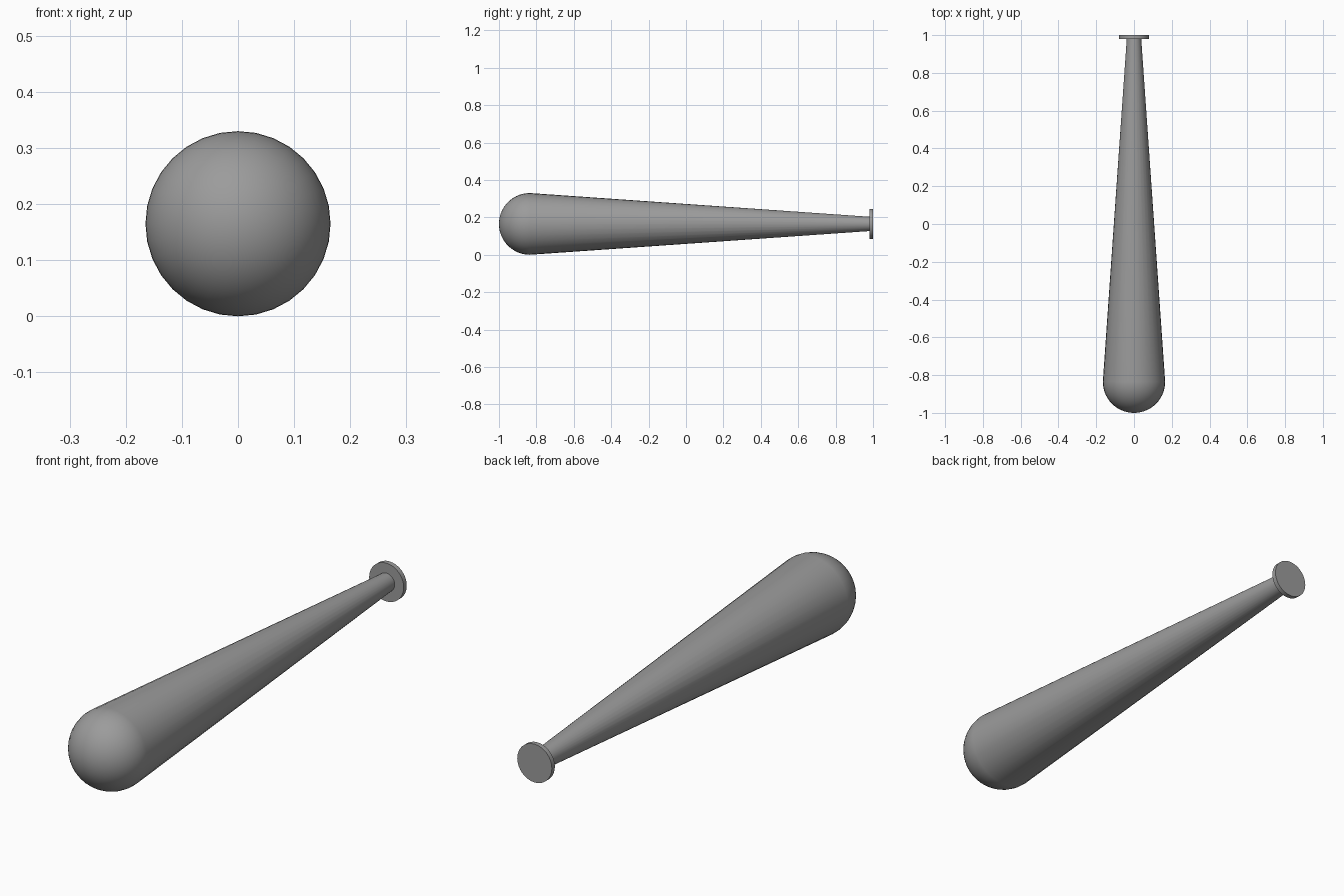
import bpy, bmesh
from math import sin, cos, pi, radians

if "Cube" in bpy.data.objects:
    bpy.data.objects.remove(bpy.data.objects["Cube"])

R = 0.165          # barrel radius, also height of the axis
TIP_Y = -1 + R     # centre of the rounded end
SIDES = 32

dark_grey = bpy.data.materials.new("dark_grey")
dark_grey.diffuse_color = (0.33, 0.33, 0.33, 1)
dark_grey.use_nodes = True
dark_grey.node_tree.nodes["Principled BSDF"].inputs["Base Color"].default_value = dark_grey.diffuse_color


def lathe(name, profile):
    """Revolve (radius, y) points around the bat's long axis."""
    bm = bmesh.new()
    verts = [bm.verts.new((r, y, 0)) for r, y in profile]
    edges = [bm.edges.new(pair) for pair in zip(verts, verts[1:])]
    bmesh.ops.spin(bm, geom=verts + edges, cent=(0, 0, 0), axis=(0, 1, 0),
                   angle=2 * pi, steps=SIDES, use_duplicate=False)
    bmesh.ops.remove_doubles(bm, verts=bm.verts, dist=1e-5)
    bmesh.ops.recalc_face_normals(bm, faces=bm.faces)
    mesh = bpy.data.meshes.new(name)
    bm.to_mesh(mesh)
    bm.free()
    mesh.materials.append(dark_grey)
    obj = bpy.data.objects.new(name, mesh)
    obj.location.z = R
    bpy.context.collection.objects.link(obj)
    bpy.ops.object.select_all(action='DESELECT')
    obj.select_set(True)
    bpy.context.view_layer.objects.active = obj
    bpy.ops.object.shade_smooth_by_angle(angle=radians(35))
    return obj


# Rounded barrel end flowing into the tapered handle
steps = 14
dome = [(R * sin(i / steps * pi / 2), TIP_Y - R * cos(i / steps * pi / 2))
        for i in range(steps + 1)]
lathe("barrel_and_handle", dome + [(0.038, 0.985), (0, 0.985)])

# Flat disc at the grip end
lathe("knob", [(0, 0.98), (0.08, 0.98), (0.08, 1.0), (0, 1.0)])
